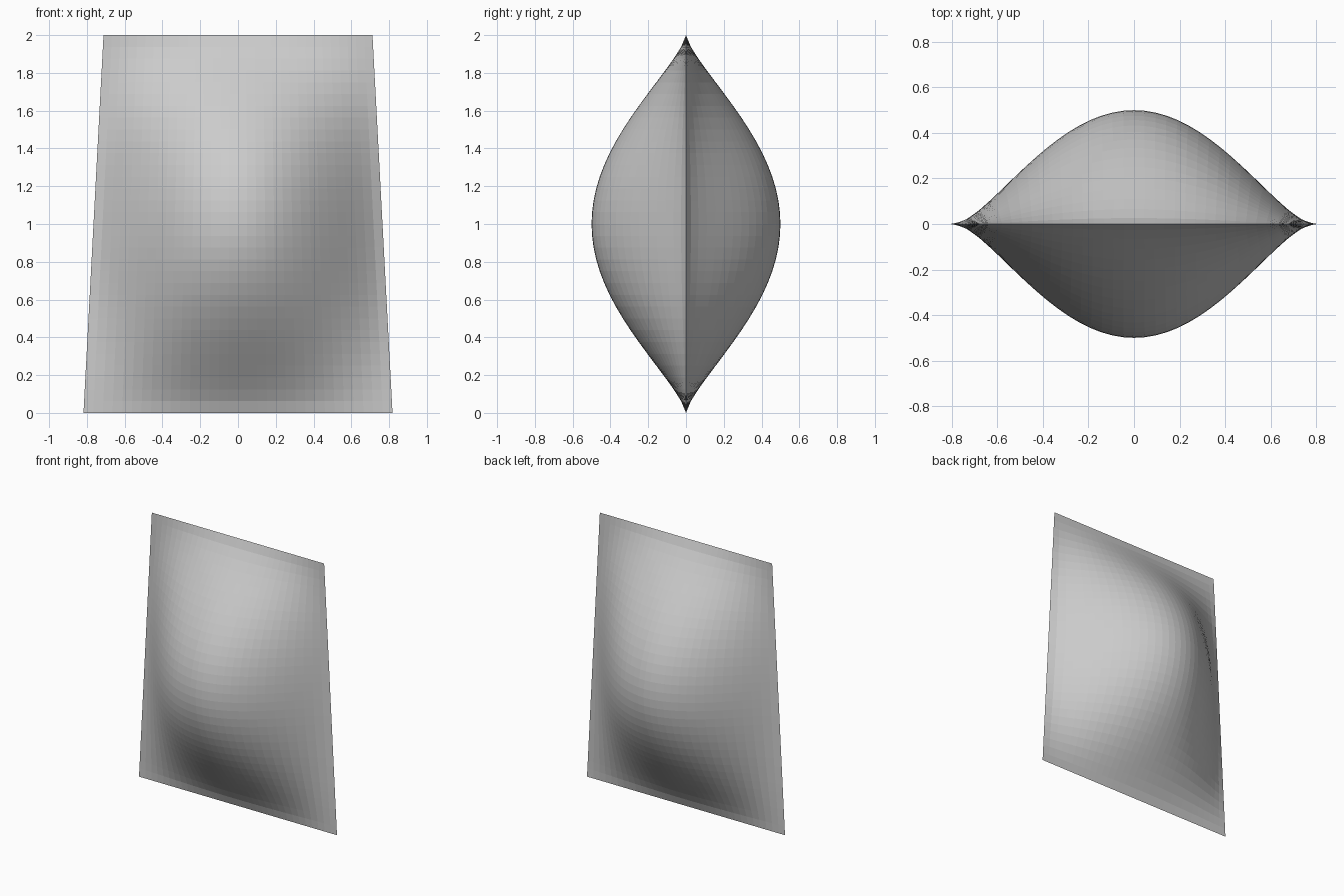
import bpy, bmesh

if "Cube" in bpy.data.objects:
    bpy.data.objects.remove(bpy.data.objects["Cube"])

HALF_MID, TAPER = 0.765, 0.053   # half width at mid height, change towards top/bottom
DEPTH, POWER = 0.5, 1.4          # bulge and softness of the pinched rim

# Front half of the cushion: a grid tapered to a trapezoid and puffed out
bm = bmesh.new()
bmesh.ops.create_grid(bm, x_segments=32, y_segments=32, size=1)
for vert in bm.verts:
    u, v = vert.co.x, vert.co.y
    puff = max(0.0, (1 - u * u) * (1 - v * v))
    vert.co = (u * (HALF_MID - TAPER * v), -DEPTH * puff ** POWER, 1 + v)

mesh = bpy.data.meshes.new("cushion")
bm.to_mesh(mesh)
bm.free()
cushion = bpy.data.objects.new("cushion", mesh)
bpy.context.collection.objects.link(cushion)

# Back half, welded along the rim
mirror = cushion.modifiers.new("back_half", 'MIRROR')
mirror.use_axis = (False, True, False)
mirror.use_mirror_merge = True
mirror.merge_threshold = 0.0001
